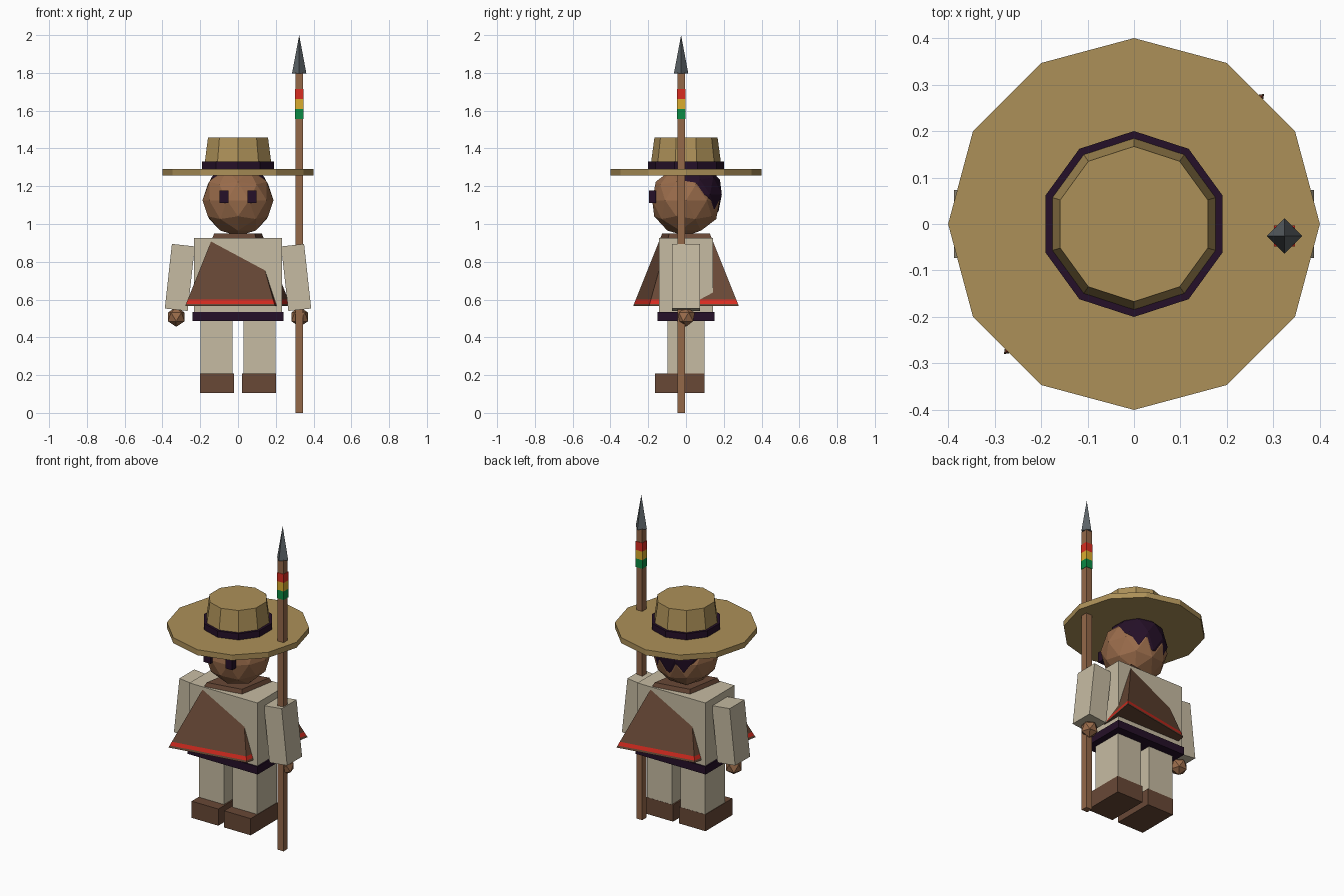
import bpy
import bmesh
from math import sin, cos, radians, sqrt
from mathutils import Matrix

cube = bpy.data.objects.get("Cube")
if cube:
    bpy.data.objects.remove(cube, do_unlink=True)


def linear(c):
    c /= 255
    return c / 12.92 if c <= 0.04045 else ((c + 0.055) / 1.055) ** 2.4


def material(name, r, g, b):
    m = bpy.data.materials.new(name)
    m.use_nodes = True
    color = (linear(r), linear(g), linear(b), 1)
    m.diffuse_color = color
    bsdf = m.node_tree.nodes["Principled BSDF"]
    bsdf.inputs["Base Color"].default_value = color
    bsdf.inputs["Roughness"].default_value = 0.9
    return m


STRAW = material("straw", 172, 144, 88)
DARK = material("dark_purple", 37, 16, 40)
SKIN = material("skin", 154, 108, 75)
CREAM = material("cream_cloth", 198, 187, 162)
BROWN = material("brown_wool", 104, 72, 54)
WOOD = material("wood", 148, 104, 73)
STEEL = material("steel", 92, 99, 103)
RED = material("red", 216, 44, 32)
YELLOW = material("yellow", 218, 172, 46)
GREEN = material("green", 10, 138, 68)


def finish(name, bm, *mats):
    bmesh.ops.recalc_face_normals(bm, faces=bm.faces)
    mesh = bpy.data.meshes.new(name)
    bm.to_mesh(mesh)
    bm.free()
    for m in mats:
        mesh.materials.append(m)
    obj = bpy.data.objects.new(name, mesh)
    bpy.context.collection.objects.link(obj)
    return obj


def box(name, mat, center, size, tilt=0):
    bm = bmesh.new()
    matrix = (Matrix.Translation(center) @ Matrix.Rotation(radians(tilt), 4, 'Y')
              @ Matrix.Diagonal((*size, 1)))
    bmesh.ops.create_cube(bm, size=1, matrix=matrix)
    return finish(name, bm, mat)


def ball(name, mat, center, radius, detail):
    bm = bmesh.new()
    matrix = Matrix.Translation(center) @ Matrix.Rotation(radians(90), 4, 'Z')
    bmesh.ops.create_icosphere(bm, subdivisions=detail, radius=radius, matrix=matrix)
    return finish(name, bm, mat)


def polygon(sides, radius, start=90):
    """Corners of a regular polygon, the first one at the start angle."""
    angles = [radians(start + 360 * i / sides) for i in range(sides)]
    return [(radius * cos(a), radius * sin(a)) for a in angles]


def loft(name, mats, rings, center=(0, 0)):
    """Closed solid through (outline, height) rings, one material per tier."""
    bm = bmesh.new()
    loops = [[bm.verts.new((x + center[0], y + center[1], z)) for x, y in outline]
             for outline, z in rings]
    n = len(loops[0])
    for tier, (low, high) in enumerate(zip(loops, loops[1:])):
        for i in range(n):
            j = (i + 1) % n
            face = bm.faces.new((low[i], low[j], high[j], high[i]))
            face.material_index = tier if len(mats) > 1 else 0
    bm.faces.new(loops[0])
    bm.faces.new(loops[-1]).material_index = len(mats) - 1
    bmesh.ops.remove_doubles(bm, verts=bm.verts, dist=0.0005)
    return finish(name, bm, *mats)


# Hat
loft("hat_brim", [STRAW], [(polygon(12, 0.4), 1.257), (polygon(12, 0.4), 1.291)])
loft("hat_crown", [STRAW], [(polygon(10, 0.191), 1.28), (polygon(10, 0.167), 1.458)])
loft("hat_band", [DARK], [(polygon(10, 0.2), 1.285), (polygon(10, 0.2), 1.33)])

# Head and hair
ball("head", SKIN, (0, 0, 1.125), 0.188, 2)
ball("hair", DARK, (0, 0.026, 1.157), 0.172, 2)

# Torso and belt
box("shirt", CREAM, (0, 0, 0.715), (0.464, 0.286, 0.42))
box("belt", DARK, (0, 0, 0.511), (0.48, 0.3, 0.048))


# Poncho: a tapered diamond with a red stripe near the hem
def poncho_outline(z):
    s = 1 - (z - 0.565) / 0.385 * 0.55
    return [(-0.28 * s, -0.28 * s), (0.196 * s, -0.196 * s),
            (0.28 * s, 0.28 * s), (-0.196 * s, 0.196 * s)]


loft("poncho", [BROWN, RED, BROWN],
     [(poncho_outline(z), z) for z in (0.565, 0.577, 0.599, 0.95)])

# Mirrored limbs and eyes
for side, s in (("left", 1), ("right", -1)):
    box(f"{side}_eye", DARK, (0.074 * s, -0.178, 1.144), (0.047, 0.036, 0.065))
    box(f"{side}_arm", CREAM, (0.308 * s, 0, 0.717), (0.122, 0.146, 0.344), -6.3 * s)
    ball(f"{side}_hand", SKIN, (0.327 * s, 0, 0.508), 0.052, 1)
    box(f"{side}_leg", CREAM, (0.114 * s, 0, 0.325), (0.17, 0.194, 0.35))
    box(f"{side}_shoe", BROWN, (0.111 * s, -0.033, 0.158), (0.182, 0.262, 0.103))

# Spear
GRIP = (0.324, -0.026)


def square(half):
    return polygon(4, half * sqrt(2), 45)


loft("spear_shaft", [WOOD], [(square(0.02), 0), (square(0.02), 1.802)], GRIP)
loft("spear_bands", [GREEN, YELLOW, RED],
     [(square(0.0225), 1.556 + 0.053 * i) for i in range(4)], GRIP)
loft("spear_tip", [STEEL], [(polygon(4, 0.038), 1.797), (polygon(4, 0.0001), 2)], GRIP)
